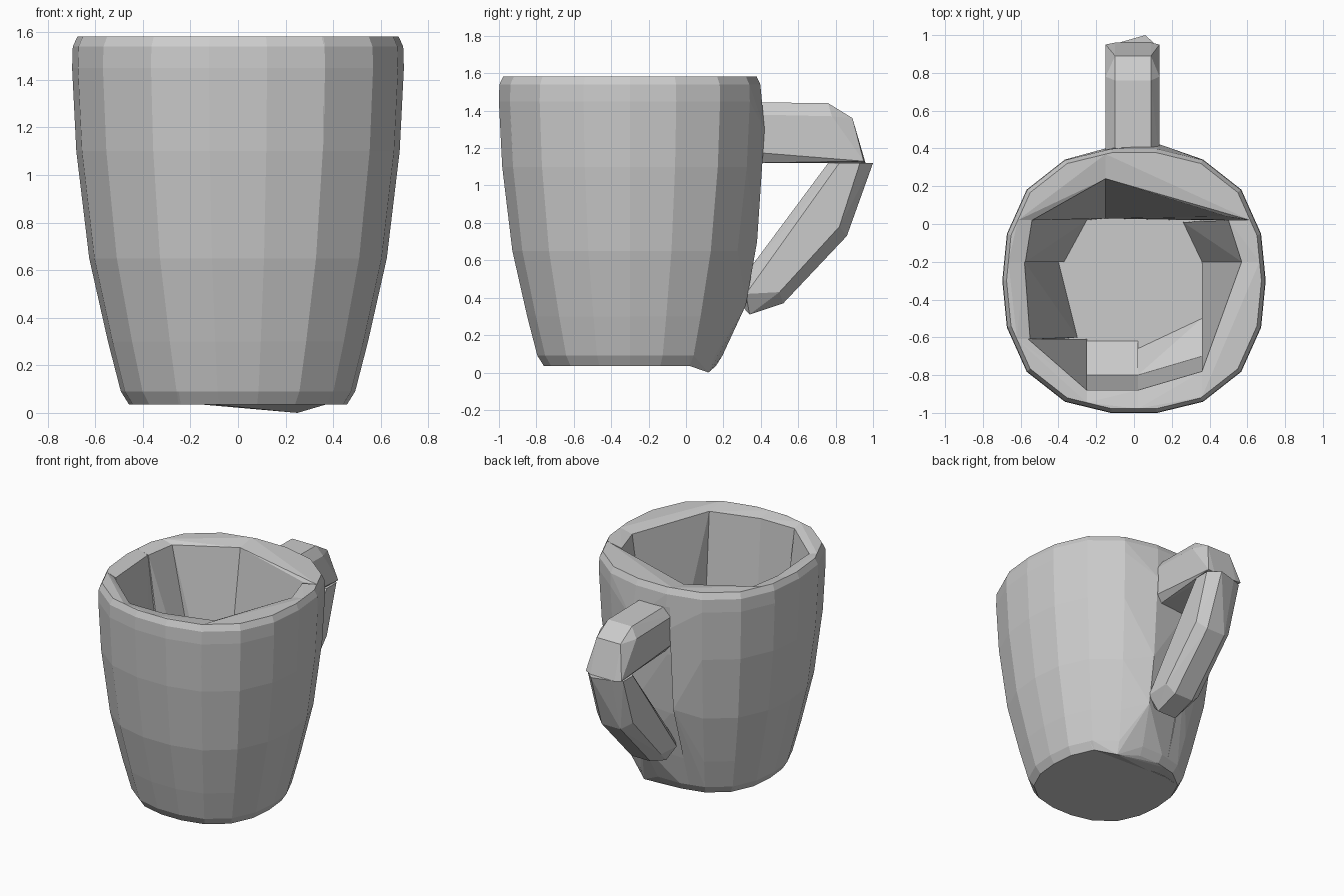
import bpy, bmesh, math

if "Cube" in bpy.data.objects:
    bpy.data.objects.remove(bpy.data.objects["Cube"])

CY = -0.3      # cup axis
SIDES = 18
FLOOR_Z = 0.15
BIG = 9.0
PROFILE = [(0.465, 0.035), (0.5, 0.09), (0.555, 0.3), (0.635, 0.65),
           (0.69, 1.1), (0.708, 1.45), (0.705, 1.54), (0.685, 1.583)]


def hull(name, points):
    """Convex flat-faced solid around the given points."""
    bm = bmesh.new()
    for p in points:
        bm.verts.new(p)
    bmesh.ops.remove_doubles(bm, verts=bm.verts[:], dist=0.001)
    bmesh.ops.convex_hull(bm, input=bm.verts[:])
    loose = [v for v in bm.verts if not v.link_faces]
    bmesh.ops.delete(bm, geom=loose, context='VERTS')
    bmesh.ops.dissolve_limit(bm, angle_limit=0.02, verts=bm.verts[:], edges=bm.edges[:])
    bmesh.ops.recalc_face_normals(bm, faces=bm.faces[:])
    mesh = bpy.data.meshes.new(name)
    bm.to_mesh(mesh)
    bm.free()
    obj = bpy.data.objects.new(name, mesh)
    bpy.context.collection.objects.link(obj)
    return obj


def ring(r):
    """Slightly squared ring, fuller on the diagonals."""
    pts = []
    for k in range(SIDES):
        a = 2 * math.pi * k / SIDES
        s = r * (1 + 0.065 * math.sin(2 * a) ** 2)
        pts.append((0.985 * s * math.cos(a), CY + 0.997 * s * math.sin(a)))
    return pts


def clipped_ring(r, box):
    """Ring corners inside the box, plus where ring edges cross its sides."""
    x0, x1, y0, y1 = box
    pts = ring(r)
    found = list(pts)
    for p, q in zip(pts, pts[1:] + pts[:1]):
        for axis, lines in ((0, (x0, x1)), (1, (y0, y1))):
            for c in lines:
                if (p[axis] - c) * (q[axis] - c) < 0:
                    t = (c - p[axis]) / (q[axis] - p[axis])
                    found.append((p[0] + t * (q[0] - p[0]), p[1] + t * (q[1] - p[1])))
    e = 1e-5
    return [(x, y) for x, y in found if x0 - e <= x <= x1 + e and y0 - e <= y <= y1 + e]


def wall(name, box, mouth, base, extra=(), base_z=(0.04, FLOOR_Z), z_range=(0, BIG)):
    """One slab of the cup wall: outer arc plus inner mouth and base corners."""
    pts = [(x, y, z) for r, z in PROFILE if z_range[0] <= z <= z_range[1]
           for x, y in clipped_ring(r, box)]
    pts += [(x, y, 1.56) for x, y in mouth]
    pts += [(x, y, z) for x, y in base for z in base_z]
    hull(name, pts + list(extra))


# Cup wall, front pieces: the middle ones split into thin wall and sloped foot
wall("wall_front_left", (-BIG, -0.25, -BIG, -0.61),
     [(-0.56, -0.61), (-0.25, -0.88)], [(-0.25, -0.61)])
wall("wall_front_middle", (-0.25, 0.02, -BIG, -0.4),
     [(-0.25, -0.88), (0.02, -0.88)], [(-0.25, -0.80), (0.02, -0.80)],
     base_z=(0.3,), z_range=(0.2, BIG))
wall("foot_front_middle", (-0.25, 0.02, -BIG, -0.4), [], [(-0.25, -0.62), (0.02, -0.62)],
     [(-0.25, -0.80, 0.3), (0.02, -0.80, 0.3)], z_range=(0, 0.31))
wall("wall_front_right", (0.02, 0.36, -BIG, -0.4),
     [(0.02, -0.88), (0.36, -0.78)], [(0.02, -0.80), (0.36, -0.70)],
     base_z=(0.3,), z_range=(0.2, BIG))
wall("foot_front_right", (0.02, 0.36, -BIG, -0.4), [], [(0.02, -0.66), (0.36, -0.5)],
     [(0.02, -0.80, 0.3), (0.36, -0.70, 0.3)], z_range=(0, 0.31))
# Cup wall, side pieces
wall("wall_right", (0.36, BIG, -BIG, -0.2),
     [(0.57, -0.2), (0.36, -0.78)], [(0.36, -0.2), (0.36, -0.55)])
wall("wall_right_back", (0.1, BIG, -0.2, 0.02),
     [(0.57, -0.2), (0.5, 0.02)], [(0.36, -0.2), (0.26, 0.01)])
wall("wall_left", (-BIG, -0.1, -0.61, -0.2),
     [(-0.58, -0.2), (-0.55, -0.61)], [(-0.4, -0.2), (-0.3, -0.6)])
wall("wall_left_back", (-BIG, -0.1, -0.2, 0.02),
     [(-0.575, -0.2), (-0.54, 0.02)], [(-0.37, -0.2), (-0.25, 0.02)])
# Cup wall, back pieces with the handle root and the low corner
wall("wall_back_left", (-BIG, -0.15, 0.02, BIG),
     [(-0.54, 0.02), (-0.15, 0.24)], [(-0.25, 0.02), (-0.15, 0.03)],
     [(-0.15, 0.4, 1.3), (-0.15, 0.36, 0.7)])
wall("wall_back_right", (-0.15, BIG, 0.02, BIG),
     [(-0.15, 0.24), (0.49, 0.04)], [(-0.15, 0.03), (0.27, 0.02)],
     [(0.25, 0.12, 0.0), (0.14, 0.42, 1.3), (0.14, 0.38, 0.7), (0.13, 0.32, 0.36)])

# Cup floor
hull("cup_floor", [(x, min(y, 0.05), z) for z in (0.035, FLOOR_Z)
                   for x, y in ring(0.465)])

# Upper handle arm: chamfered bar with a drooping end
upper = [(x, y, z) for x in (-0.1, 0.09)
         for y, z in ((0.33, 1.445), (0.76, 1.44), (0.89, 1.36), (0.96, 1.12), (0.33, 1.12))]
upper += [(x, y, z) for x in (-0.15, 0.135)
          for y, z in ((0.33, 1.38), (0.78, 1.37), (0.95, 1.13), (0.33, 1.18))]
hull("handle_upper", upper)

# Lower handle arm: tapered strut slanting back to the cup
lower = [(x, y, z) for x in (-0.08, 0.07)
         for y, z in ((0.76, 1.12), (0.96, 1.12), (0.86, 0.73), (0.52, 0.37),
                      (0.34, 0.31), (0.24, 0.42))]
lower += [(x, y, z) for x in (-0.15, 0.135)
          for y, z in ((0.82, 1.12), (0.93, 1.12), (0.82, 0.78), (0.5, 0.43), (0.32, 0.42))]
lower += [(0.06, 1.0, 1.12)]
hull("handle_lower", lower)
